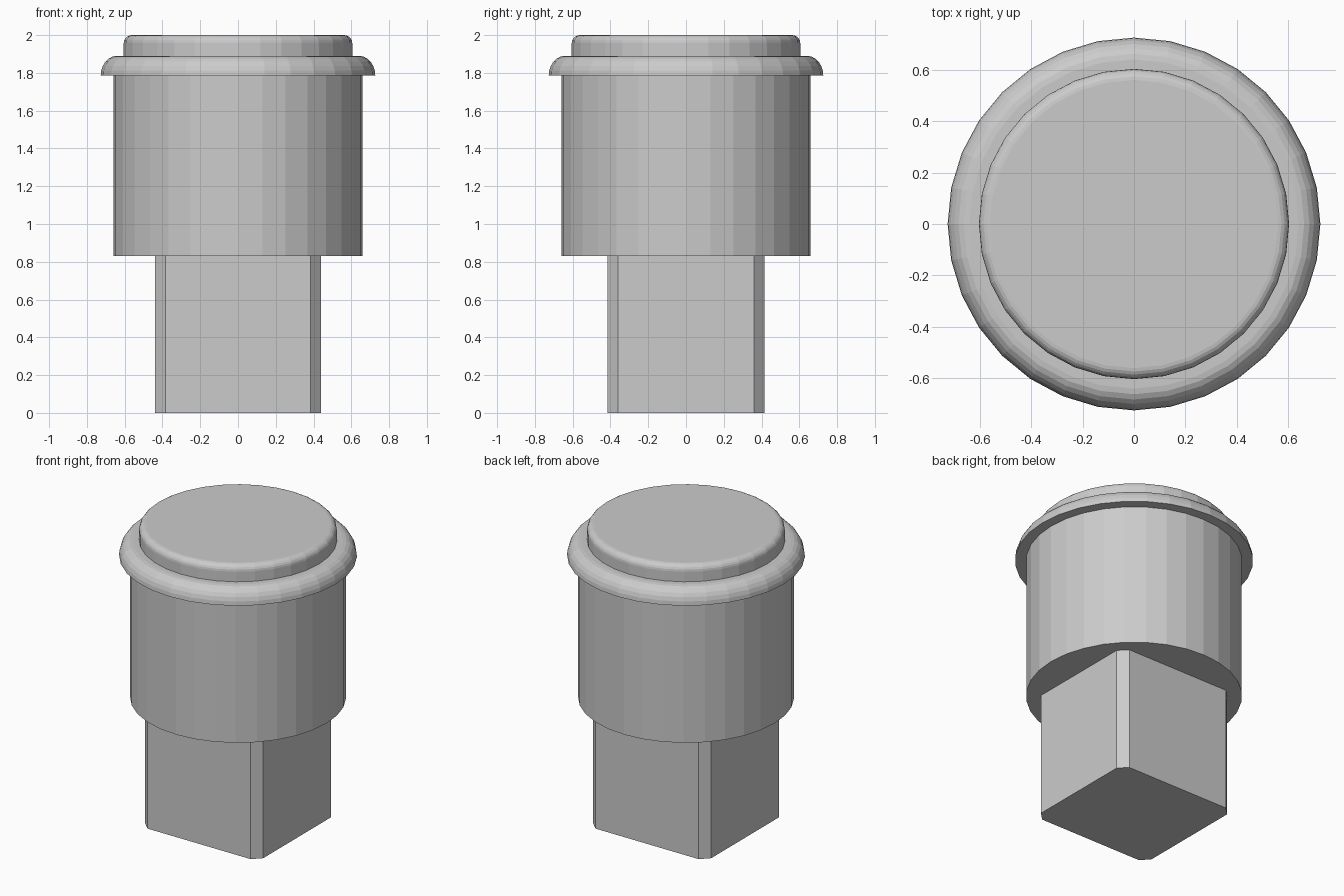
import bpy, bmesh, math

if "Cube" in bpy.data.objects:
    bpy.data.objects.remove(bpy.data.objects["Cube"])

SIDES = 32
grey = bpy.data.materials.new("light grey")
grey.diffuse_color = (0.6, 0.6, 0.6, 1)
grey.use_nodes = True
grey.node_tree.nodes["Principled BSDF"].inputs["Base Color"].default_value = grey.diffuse_color


def finish(name, bm):
    bmesh.ops.recalc_face_normals(bm, faces=bm.faces)
    mesh = bpy.data.meshes.new(name)
    bm.to_mesh(mesh)
    bm.free()
    mesh.materials.append(grey)
    obj = bpy.data.objects.new(name, mesh)
    bpy.context.collection.objects.link(obj)
    return obj


def lathe(name, profile):
    """Closed round solid from (radius, z) points listed bottom to top."""
    bm = bmesh.new()
    rings = []
    for r, z in profile:
        rings.append([bm.verts.new((r * math.cos(2 * math.pi * i / SIDES),
                                    r * math.sin(2 * math.pi * i / SIDES), z))
                      for i in range(SIDES)])
    for a, b in zip(rings, rings[1:]):
        for i in range(SIDES):
            j = (i + 1) % SIDES
            bm.faces.new((a[i], a[j], b[j], b[i]))
    bm.faces.new(rings[0][::-1])
    bm.faces.new(rings[-1])
    return finish(name, bm)


def quarter(r, z, dr, dz, steps):
    """Rounded shoulder from (r, z) inward by dr and upward by dz."""
    return [(r - dr * (1 - math.cos(math.pi / 2 * k / steps)),
             z + dz * math.sin(math.pi / 2 * k / steps)) for k in range(steps + 1)]


# Square stem with chamfered upright corners
hx, hy, c = 0.44, 0.415, 0.055
outline = [(hx, -hy + c), (hx, hy - c), (hx - c, hy), (-hx + c, hy),
           (-hx, hy - c), (-hx, -hy + c), (-hx + c, -hy), (hx - c, -hy)]
bm = bmesh.new()
base = bm.faces.new([bm.verts.new((x, y, 0)) for x, y in outline])
top = bmesh.ops.extrude_face_region(bm, geom=[base], use_keep_orig=True)
for v in top["geom"]:
    if isinstance(v, bmesh.types.BMVert):
        v.co.z = 0.83
finish("stem", bm)

# Round body
lathe("body", [(0.66, 0.83), (0.66, 1.785)])

# Overhanging collar with a rounded shoulder
lathe("collar", quarter(0.727, 1.785, 0.085, 0.105, 6))

# Top cap with a softened rim
lathe("cap", [(0.605, 1.885)] + quarter(0.605, 1.957, 0.043, 0.043, 5))
